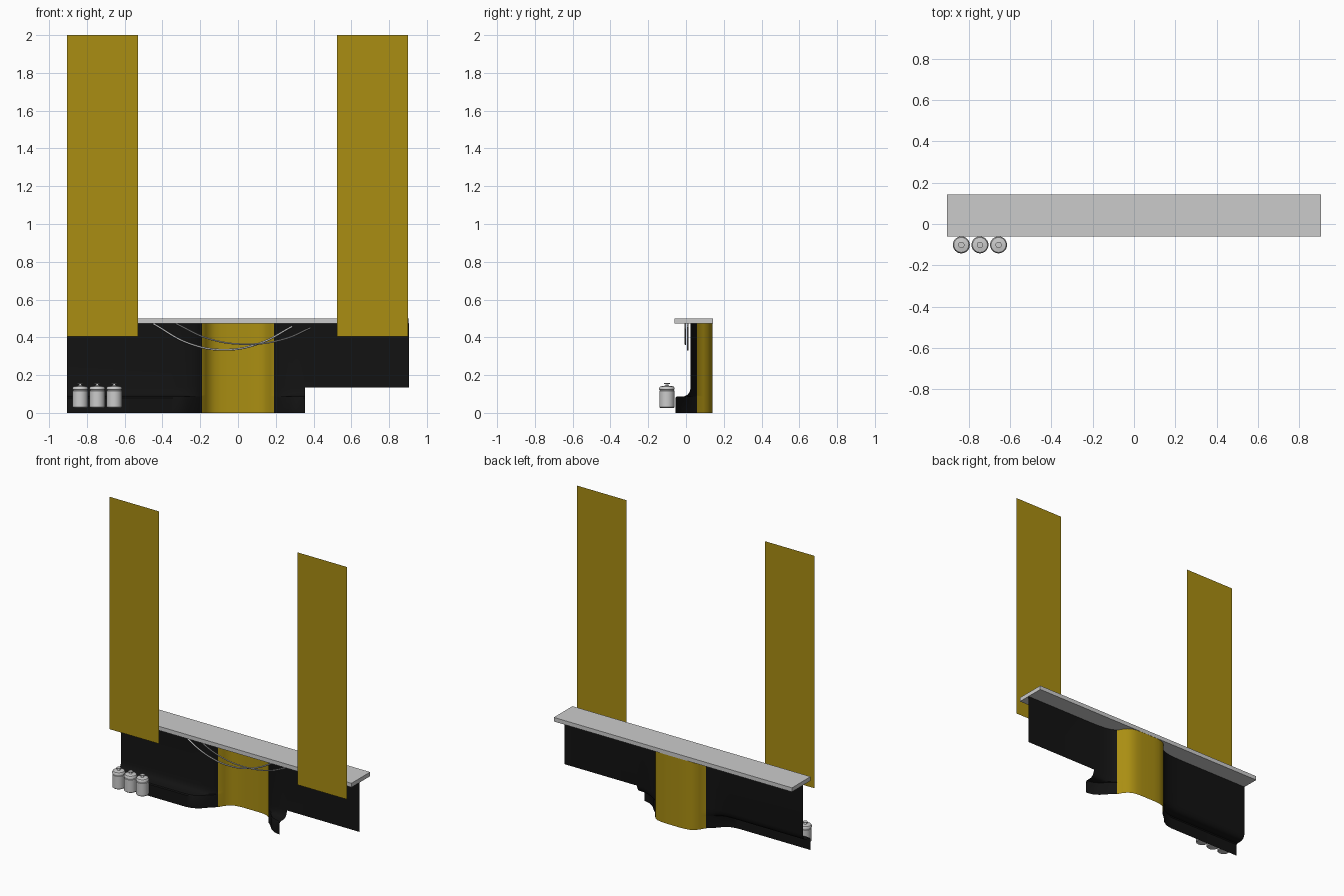
import bpy, math

if "Cube" in bpy.data.objects:
    bpy.data.objects.remove(bpy.data.objects["Cube"])


def material(name, rgb):
    m = bpy.data.materials.new(name)
    m.diffuse_color = (*rgb, 1)
    m.use_nodes = True
    m.node_tree.nodes["Principled BSDF"].inputs["Base Color"].default_value = m.diffuse_color
    return m


GOLD = material("gold", (0.40, 0.27, 0.006))
BLACK = material("black", (0.006, 0.006, 0.006))


def mesh_object(name, verts, faces, mats=(), smooth=None):
    me = bpy.data.meshes.new(name)
    me.from_pydata(verts, [], faces)
    for m in mats:
        me.materials.append(m)
    ob = bpy.data.objects.new(name, me)
    bpy.context.collection.objects.link(ob)
    if smooth:
        bpy.ops.object.select_all(action='DESELECT')
        ob.select_set(True)
        bpy.context.view_layer.objects.active = ob
        bpy.ops.object.shade_smooth_by_angle(angle=math.radians(smooth))
    return ob


# Shelf board
bpy.ops.mesh.primitive_cube_add(size=1, location=(0, 0.041, 0.487))
shelf = bpy.context.object
shelf.name = "shelf"
shelf.scale = (1.808, 0.202, 0.028)
bpy.ops.object.transform_apply(location=False, rotation=False, scale=True)

# Two hanging banners
for name, x0, x1 in (("left_banner", -0.905, -0.53), ("right_banner", 0.525, 0.90)):
    y = -0.102
    mesh_object(name, [(x0, y, 0.405), (x1, y, 0.405), (x1, y, 2), (x0, y, 2)],
                [(0, 1, 2, 3)], [GOLD])

# Curved back panel: plan columns (x, upper y, lower y), mirrored about the niche
side = [(0.905, 0.025, -0.055), (0.355, 0.025, -0.055), (0.31, 0.027, -0.046),
        (0.27, 0.031, -0.022), (0.23, 0.04, 0.022), (0.19, 0.057, 0.057),
        (0.17, 0.092, 0.092), (0.15, 0.116, 0.116), (0.125, 0.131, 0.131),
        (0.09, 0.139, 0.139), (0.05, 0.141, 0.141)]
columns = [(-x, u, f) for x, u, f in side] + side[::-1]
# Row profile: (share of ledge depth, height)
rows = [(0, 0), (0, 0.08), (0.08, 0.086), (0.6, 0.088), (0.8, 0.096),
        (0.93, 0.112), (1, 0.135), (1, 0.474)]
verts = [(x, f + (u - f) * t, z) for x, u, f in columns for t, z in rows]
n = len(rows)
faces, gold = [], []
for c in range(len(columns) - 1):
    mid = (columns[c][0] + columns[c + 1][0]) / 2
    for r in range(n - 1):
        if mid > 0.36 and r < n - 2:      # open lower right corner
            continue
        a = c * n + r
        faces.append((a, a + n, a + n + 1, a + 1))
        gold.append(abs(mid) < 0.19)
panel = mesh_object("back_panel", verts, faces, [BLACK, GOLD], 40)
for p, g in zip(panel.data.polygons, gold):
    p.material_index = int(g)


# Two draped garlands under the shelf
def garland(name, y, radius, pts):
    cu = bpy.data.curves.new(name, 'CURVE')
    cu.dimensions = '3D'
    cu.bevel_depth = radius
    cu.bevel_resolution = 2
    cu.use_fill_caps = True
    sp = cu.splines.new('BEZIER')
    sp.bezier_points.add(len(pts) - 1)
    for bp, (x, z) in zip(sp.bezier_points, pts):
        bp.co = (x, y, z)
        bp.handle_left_type = bp.handle_right_type = 'AUTO'
    bpy.context.collection.objects.link(bpy.data.objects.new(name, cu))


garland("garland_back", 0.009, 0.005, [(-0.45, 0.473), (-0.257, 0.367), (-0.07, 0.334),
                                       (0.114, 0.368), (0.288, 0.458)])
garland("garland_front", -0.003, 0.004, [(-0.33, 0.473), (-0.15, 0.391), (0.05, 0.364),
                                         (0.246, 0.391), (0.384, 0.45)])


# Lidded canisters, turned from one profile
profile = [(0, 0.026), (0.035, 0.026), (0.040, 0.031), (0.040, 0.117), (0.037, 0.119),
           (0.037, 0.122), (0.041, 0.124), (0.041, 0.132), (0.036, 0.140), (0.010, 0.144),
           (0.006, 0.152), (0.015, 0.154), (0.015, 0.159), (0, 0.160)]


def canister(name, cx, cy, seg=32):
    m = len(profile)
    vs, fs = [], []
    for s in range(seg):
        a = 2 * math.pi * s / seg
        vs += [(cx + r * math.cos(a), cy + r * math.sin(a), z) for r, z in profile[1:-1]]
    k = m - 2
    for s in range(seg):
        t = (s + 1) % seg
        fs += [(s * k + i, t * k + i, t * k + i + 1, s * k + i + 1) for i in range(k - 1)]
    fs.append([s * k for s in reversed(range(seg))])
    fs.append([s * k + k - 1 for s in range(seg)])
    mesh_object(name, vs, fs, smooth=35)


for i in range(3):
    canister(f"canister_{i + 1}", -0.835 + 0.09 * i, -0.101)
